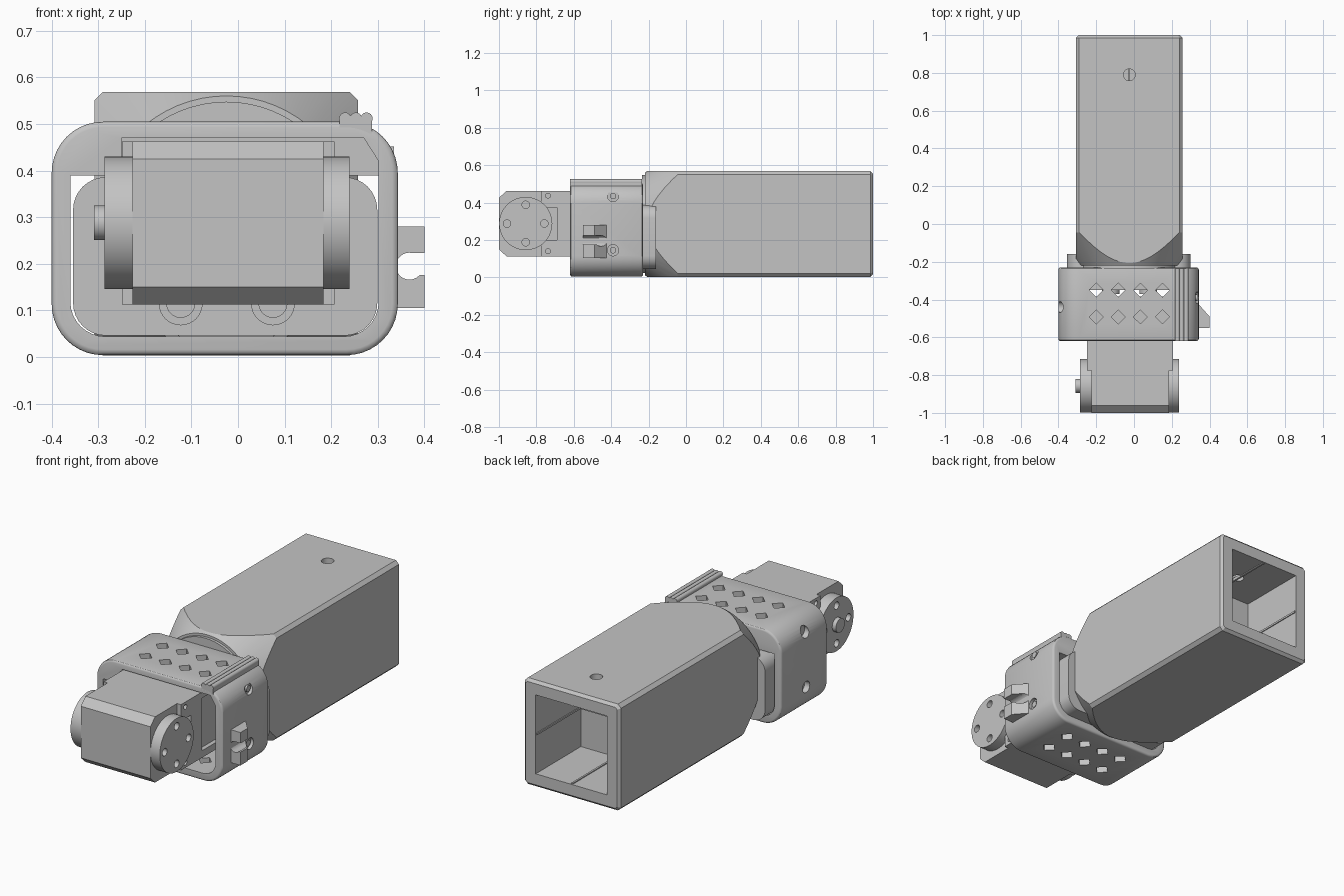
import bpy, bmesh, math
from mathutils import Vector

old = bpy.data.objects.get("Cube")
if old:
    bpy.data.objects.remove(old, do_unlink=True)

grey = bpy.data.materials.new("plain_grey")
grey.use_nodes = True
COLOR = (0.55, 0.55, 0.55, 1)
grey.diffuse_color = COLOR
grey.node_tree.nodes["Principled BSDF"].inputs["Base Color"].default_value = COLOR

PLACE = {"X": lambda p, d: (d, p[0], p[1]),
         "Y": lambda p, d: (p[0], d, p[1]),
         "Z": lambda p, d: (p[0], p[1], d)}


# Extrude one or more 2D outlines along an axis into one object
def prism(name, axis, start, end, *outlines, end_scale=1, bevel=0):
    bm = bmesh.new()
    for pts in outlines:
        mid = sum((Vector(p) for p in pts), Vector((0, 0))) / len(pts)
        far = [mid + (Vector(p) - mid) * end_scale for p in pts]
        a = [bm.verts.new(PLACE[axis](p, start)) for p in pts]
        b = [bm.verts.new(PLACE[axis](p, end)) for p in far]
        bm.faces.new(a)
        bm.faces.new(b)
        for i in range(len(a)):
            j = (i + 1) % len(a)
            bm.faces.new((a[i], a[j], b[j], b[i]))
    bmesh.ops.recalc_face_normals(bm, faces=bm.faces)
    if bevel:
        caps = [e for e in bm.edges if e.calc_face_angle() > 1.2]
        bmesh.ops.bevel(bm, geom=caps, offset=bevel, segments=3, profile=0.5, affect="EDGES")
    mesh = bpy.data.meshes.new(name)
    bm.to_mesh(mesh)
    bm.free()
    mesh.materials.append(grey)
    ob = bpy.data.objects.new(name, mesh)
    bpy.context.collection.objects.link(ob)
    return ob


def circle(u, v, r, n=32):
    return [(u + r * math.cos(math.tau * i / n), v + r * math.sin(math.tau * i / n)) for i in range(n)]


# Rectangle with rounded corners; radii run from lower left, counter-clockwise
def rect(u0, u1, v0, v1, radii=(0, 0, 0, 0), n=8):
    pts = []
    corners = [(u0, v0, 1, 1), (u1, v0, -1, 1), (u1, v1, -1, -1), (u0, v1, 1, -1)]
    for k, ((u, v, su, sv), r) in enumerate(zip(corners, radii)):
        if not r:
            pts.append((u, v))
            continue
        for i in range(n + 1):
            t = math.pi + (k + i / n) * math.pi / 2
            pts.append((u + su * r + r * math.cos(t), v + sv * r + r * math.sin(t)))
    return pts


def boolean(ob, cutter, operation="DIFFERENCE"):
    cutter.hide_render = True
    mod = ob.modifiers.new("cut", "BOOLEAN")
    mod.operation, mod.solver, mod.object = operation, "EXACT", cutter
    bpy.context.view_layer.objects.active = ob
    bpy.ops.object.modifier_apply(modifier=mod.name)
    bpy.data.objects.remove(cutter, do_unlink=True)


# Square arm tube, its front end turned down to a round neck
CX, CZ = -0.025, 0.286
corner = 0.018
tube = prism("arm_tube", "Y", -0.22, 1.0, rect(-0.308, 0.258, 0.003, 0.569, [corner] * 4, 1))
rim = [e for e in tube.data.edges if all(tube.data.vertices[v].co.y > 0.99 for v in e.vertices)]
bm = bmesh.new()
bm.from_mesh(tube.data)
bmesh.ops.bevel(bm, geom=[bm.edges[e.index] for e in rim if bm.edges.ensure_lookup_table() is None],
                offset=0.014, segments=1, affect="EDGES")
bm.to_mesh(tube.data)
bm.free()
boolean(tube, prism("neck_cone", "Y", -0.23, 1.1, circle(CX, CZ, 0.268, 64), end_scale=4.2), "INTERSECT")
boolean(tube, prism("cavity", "Y", 0.62, 1.1, rect(CX - 0.21, CX + 0.21, CZ - 0.21, CZ + 0.21)))
boolean(tube, prism("top_hole", "Z", 0.4, 0.7, circle(CX, 0.79, 0.031)))

# Thin ribs on the cavity walls and a cross on its end wall
R = 0.213
strips = [rect(CX - 0.005, CX + 0.005, CZ + s * R - 0.008, CZ + s * R + 0.008) for s in (-1, 1)]
strips += [rect(CX + s * R - 0.008, CX + s * R + 0.008, CZ - 0.005, CZ + 0.005) for s in (-1, 1)]
prism("cavity_ribs", "Y", 0.62, 0.995, *strips)
prism("end_wall_cross_flat", "Y", 0.61, 0.63, rect(CX - R, CX + R, CZ - 0.005, CZ + 0.005))
prism("end_wall_cross_upright", "Y", 0.61, 0.63, rect(CX - 0.005, CX + 0.005, CZ - R, CZ + R))
prism("neck_ring", "Y", -0.235, -0.2, circle(CX, CZ, 0.262, 64))

# Rounded frame with a window, a recess for the motor and pattern holes
frame = prism("frame", "Y", -0.62, -0.23, rect(-0.4, 0.343, 0.004, 0.505, [0.11] * 4, 10), bevel=0.012)
boolean(frame, prism("window", "Y", -0.7, -0.1, rect(-0.36, 0.302, 0.044, 0.39, (0.075, 0.075, 0, 0))))
boolean(frame, prism("recess", "Y", -0.7, -0.3,
                     [(-0.25, 0.3), (0.302, 0.3), (0.302, 0.42), (0.27, 0.47), (-0.25, 0.47)]))
diamonds = [circle(-0.2 + 0.117 * i, y, 0.037, 4) for i in range(4) for y in (-0.35, -0.492)]
boolean(frame, prism("diamond_holes", "Z", -0.1, 0.6, *diamonds))
for side, y, x0, x1 in (("right", -0.44, -0.5, -0.37), ("left", -0.39, 0.325, 0.5)):
    holes = [circle(y, z, 0.03, 24) for z in (0.145, 0.435)]
    boolean(frame, prism(side + "_screw_holes", "X", x0, x1, *holes))
prism("frame_screws", "X", 0.31, 0.335, *[circle(-0.39, z, 0.017, 16) for z in (0.145, 0.435)])

# Grip ridges along the top edge
prism("ridge_base", "Y", -0.62, -0.235, rect(0.218, 0.288, 0.48, 0.511))
for i in range(3):
    prism("grip_ridge", "Y", -0.62, -0.235, circle(0.23 + 0.023 * i, 0.512, 0.013, 16))

# Cable clip on the side of the frame
clip = prism("cable_clip", "Z", 0.105, 0.28,
             [(0.32, -0.55), (0.4, -0.55), (0.4, -0.49), (0.342, -0.425), (0.32, -0.425)])
boolean(clip, prism("clip_slot", "Y", -0.7, -0.3, rect(0.36, 0.5, 0.176, 0.223)))
boolean(clip, prism("clip_bore", "Y", -0.7, -0.3, circle(0.368, 0.195, 0.029, 24)))

# Rear turning unit inside the frame, with two bosses
prism("rear_unit", "Y", -0.35, -0.16, rect(-0.354, 0.299, 0.046, 0.386, [0.07] * 4))
for x in (-0.123, 0.075):
    boss = prism("boss", "Y", -0.37, -0.345, circle(x, 0.115, 0.047))
    boolean(boss, prism("boss_hole", "Y", -0.4, -0.355, circle(x, 0.115, 0.03)))

# Front motor: chamfered body, side brackets and turning discs
AY, AZ = -0.857, 0.288
prism("motor_body", "X", -0.226, 0.184,
      [(-0.385, 0.113), (-0.96, 0.113), (-1, 0.15), (-1, 0.425), (-0.96, 0.463), (-0.385, 0.463)])
for side, x0, x1 in (("right", -0.249, -0.22), ("left", 0.18, 0.207)):
    bracket = prism(side + "_bracket", "X", x0, x1,
                    [(-0.385, 0.113), (-0.775, 0.113), (-0.775, 0.2), (-0.69, 0.2),
                     (-0.69, 0.375), (-0.775, 0.375), (-0.775, 0.463), (-0.385, 0.463)])
    pins = [circle(-0.738, z, 0.013, 16) for z in (0.14, 0.437)]
    boolean(bracket, prism("pin_holes", "X", -0.5, 0.5, *pins))
    window = prism("bracket_slot", "X", x0 - 0.05, x1 + 0.05, rect(-0.6, -0.45, 0.15, 0.43))
    boolean(bracket, window)

bolts = [circle(AY + 0.1 * math.cos(k * math.pi / 2), AZ + 0.1 * math.sin(k * math.pi / 2), 0.02, 20)
         for k in range(4)]
for side, x0, x1, h0, h1 in (("right", -0.287, -0.22, -0.4, -0.255), ("left", 0.18, 0.239, 0.21, 0.4)):
    disc = prism(side + "_disc", "X", x0, x1, circle(AY, AZ, 0.142, 64))
    boolean(disc, prism("bolt_holes", "X", h0, h1, *bolts))
prism("axle_stub", "X", -0.309, -0.28, circle(AY, AZ, 0.037))

# Smooth the round surfaces and keep the edges crisp
bpy.ops.object.select_all(action="DESELECT")
for ob in bpy.context.collection.objects:
    if ob.type == "MESH" and grey.name in ob.data.materials:
        ob.select_set(True)
        bpy.context.view_layer.objects.active = ob
bpy.ops.object.shade_smooth_by_angle(angle=math.radians(30))
